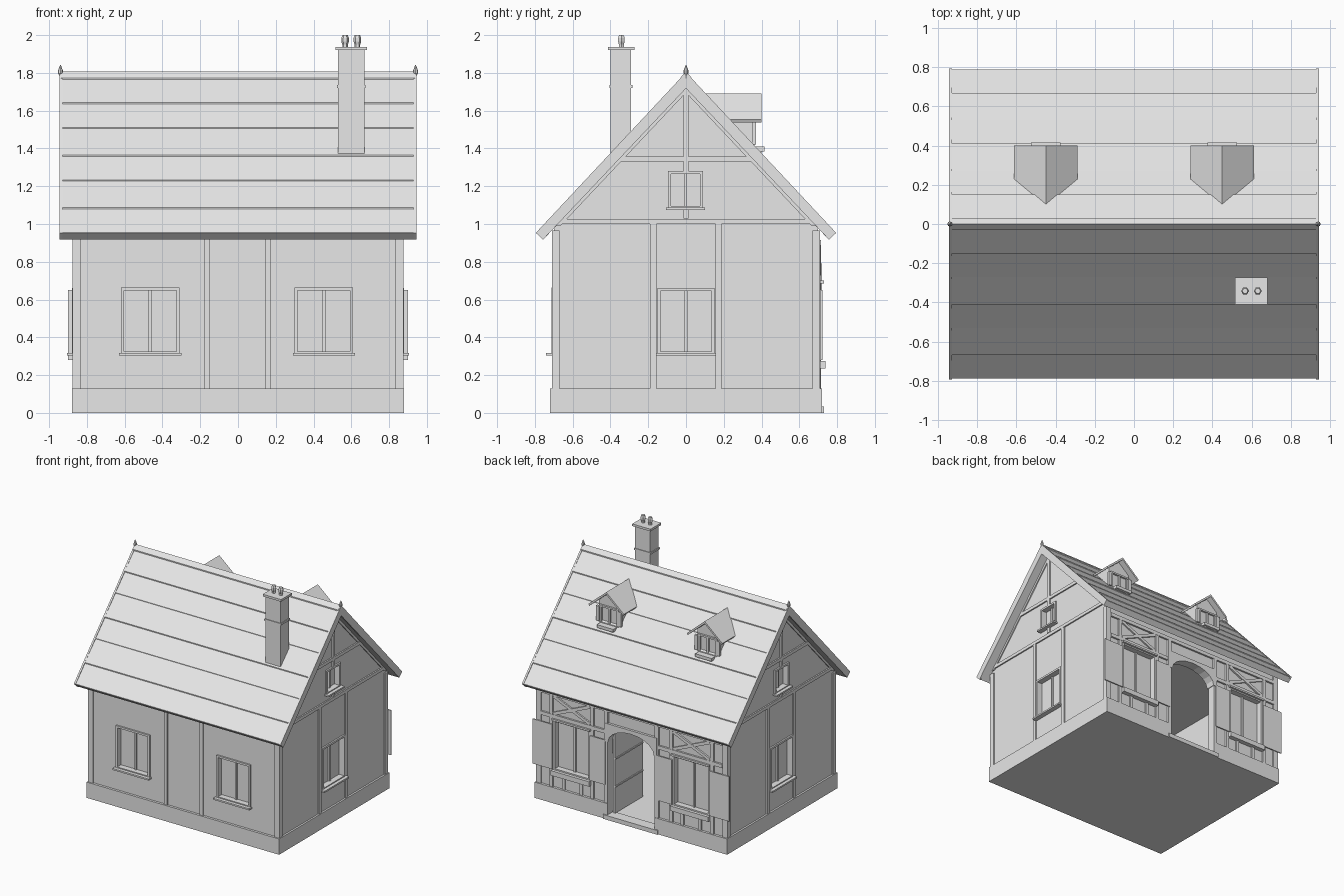
import bpy, bmesh, math
from mathutils import Vector

cube = bpy.data.objects.get("Cube")
if cube:
    bpy.data.objects.remove(cube, do_unlink=True)

# One plain colour for everything
GREY = (0.8, 0.8, 0.8, 1)
mat = bpy.data.materials.new("plain_grey")
mat.use_nodes = True
mat.diffuse_color = GREY
mat.node_tree.nodes["Principled BSDF"].inputs["Base Color"].default_value = GREY


def finish(name, bm):
    bmesh.ops.recalc_face_normals(bm, faces=bm.faces)
    me = bpy.data.meshes.new(name)
    bm.to_mesh(me)
    bm.free()
    me.materials.append(mat)
    ob = bpy.data.objects.new(name, me)
    bpy.context.scene.collection.objects.link(ob)
    return ob


def prism(name, pts, axis, a, b):
    """Extrude a (u, z) outline along x or y from a to b."""
    bm = bmesh.new()
    place = (lambda u, z, d: (d, u, z)) if axis == "x" else (lambda u, z, d: (u, d, z))
    face = bm.faces.new([bm.verts.new(place(u, z, a)) for u, z in pts])
    new = bmesh.ops.extrude_face_region(bm, geom=[face])["geom"]
    shift = Vector(place(0, 0, b - a))
    bmesh.ops.translate(bm, verts=[v for v in new if isinstance(v, bmesh.types.BMVert)], vec=shift)
    return finish(name, bm)


def wbox(name, wall, u0, u1, z0, z1, d0, d1):
    """Box on a wall: u runs along it, d is the distance out from the centre."""
    axis, s = wall
    return prism(name, [(u0, z0), (u1, z0), (u1, z1), (u0, z1)], axis, s * d0, s * d1)


def strut(name, wall, p, q, width, d0, d1):
    """Slanting timber from p to q on a wall."""
    p, q = Vector(p), Vector(q)
    n = (q - p).normalized().orthogonal() * width / 2
    axis, s = wall
    return prism(name, [p + n, q + n, q - n, p - n], axis, s * d0, s * d1)


def mirrored(pts):
    """Complete a half outline that starts and ends on the centre line."""
    return pts + [(-u, z) for u, z in reversed(pts[1:-1])]


def lathe(name, profile, x, y, sides):
    bm = bmesh.new()
    rings = [[bm.verts.new((x + r * math.cos(math.tau * i / sides),
                            y + r * math.sin(math.tau * i / sides), z))
              for i in range(sides)] for r, z in profile]
    for low, high in zip(rings, rings[1:]):
        for i in range(sides):
            j = (i + 1) % sides
            bm.faces.new((low[i], low[j], high[j], high[i]))
    bm.faces.new(rings[0])
    bm.faces.new(rings[-1])
    return finish(name, bm)


def carve(ob, cutter):
    mod = ob.modifiers.new("opening", "BOOLEAN")
    mod.operation, mod.solver, mod.object = "DIFFERENCE", "EXACT", cutter
    bpy.context.view_layer.update()
    me = bpy.data.meshes.new_from_object(ob.evaluated_get(bpy.context.evaluated_depsgraph_get()))
    ob.modifiers.clear()
    ob.data = me
    bpy.data.objects.remove(cutter, do_unlink=True)


FRONT, BACK, LEFT, RIGHT = ("y", -1), ("y", 1), ("x", 1), ("x", -1)
FACE = {"x": 0.865, "y": 0.70}

# Hollow house body with a flat ceiling
house = prism("house_walls", mirrored([(0, 0), (0.70, 0), (0.70, 0.985), (0, 1.75)]), "x", -0.865, 0.865)
carve(house, wbox("room", LEFT, -0.655, 0.655, 0.03, 0.95, -0.82, 0.82))


def window(name, wall, c, w, z0, z1, sill=True):
    """Recessed two-pane window with a raised frame and a sill."""
    f = FACE[wall[0]]
    u0, u1, b = c - w / 2, c + w / 2, 0.016
    carve(house, wbox("cutter", wall, u0 + b, u1 - b, z0 + b, z1 - b, f - 0.05, f + 0.05))
    for a0, a1 in ((u0, u0 + b), (u1 - b, u1)):
        wbox(name + "_jamb", wall, a0, a1, z0, z1, f - 0.04, f + 0.013)
    for b0, b1 in ((z0, z0 + b), (z1 - b, z1)):
        wbox(name + "_rail", wall, u0 + b, u1 - b, b0, b1, f - 0.04, f + 0.013)
    wbox(name + "_pane", wall, u0 + b, u1 - b, z0 + b, z1 - b, f - 0.045, f - 0.035)
    wbox(name + "_mullion", wall, c - 0.008, c + 0.008, z0 + b, z1 - b, f - 0.035, f - 0.022)
    if sill:
        wbox(name + "_sill", wall, u0 - 0.01, u1 + 0.01, z0 - 0.005, z0 + 0.008, f, f + 0.04)


# Doorway, arched header, threshold and the open door leaf
carve(house, wbox("cutter", BACK, -0.22, 0.22, 0.03, 0.77, 0.6, 0.8))
arch = [(0.21 * math.cos(math.pi * i / 10), 0.64 + 0.12 * math.sin(math.pi * i / 10)) for i in range(11)]
prism("door_header", [(0.235, 0.64), (0.235, 0.79), (-0.235, 0.79), (-0.235, 0.64)] + arch[::-1], "y", 0.64, 0.72)
wbox("threshold", BACK, -0.25, 0.25, 0, 0.035, 0.64, 0.73)
wbox("door_leaf", BACK, 0.185, 0.205, 0.035, 0.74, 0.30, 0.66)
for z in (0.25, 0.48):
    wbox("door_batten", BACK, 0.178, 0.185, z, z + 0.012, 0.30, 0.66)

# Plinth, split around the doorway
for wall, f in ((LEFT, 0.88), (RIGHT, 0.88)):
    wbox("side_plinth", wall, -0.72, 0.72, 0, 0.13, 0.85, f)
wbox("front_plinth", FRONT, -0.87, 0.87, 0, 0.13, 0.68, 0.72)
for s in (1, -1):
    wbox("back_plinth", BACK, *sorted((0.22 * s, 0.87 * s)), 0, 0.13, 0.68, 0.72)

# Corner posts
for sx in (1, -1):
    for sy in (1, -1):
        wbox("corner_post", ("x", sx), *sorted((0.67 * sy, 0.71 * sy)), 0.13, 0.965, 0.83, 0.875)

# Front wall
for u in (-0.18, 0.145):
    wbox("front_post", FRONT, u, u + 0.03, 0.13, 0.95, 0.69, 0.71)
for c in (-0.465, 0.455):
    window("front_window", FRONT, c, 0.31, 0.31, 0.665)

# Gable walls: timber frame and two windows each
for wall in (LEFT, RIGHT):
    for u in (-0.19, 0.155):
        wbox("gable_post", wall, u, u + 0.033, 0.13, 1.0, 0.86, 0.875)
    wbox("gable_beam", wall, -0.66, 0.66, 1.0, 1.027, 0.86, 0.876)
    wbox("collar_beam", wall, -0.35, 0.35, 1.33, 1.357, 0.86, 0.876)
    wbox("king_post", wall, -0.013, 0.013, 1.28, 1.70, 0.86, 0.877)
    wbox("king_post_foot", wall, -0.013, 0.013, 1.03, 1.08, 0.86, 0.877)
    prism("gable_rafters", mirrored([(0, 1.74), (0.70, 0.99), (0.665, 0.99), (0, 1.695)]),
          "x", wall[1] * 0.86, wall[1] * 0.874)
    window("gable_window", wall, 0, 0.30, 0.31, 0.66)
    window("attic_window", wall, -0.003, 0.185, 1.08, 1.28)

# Back wall: timbers, crossed braces, shuttered windows and flower boxes
wbox("back_top_beam", BACK, -0.83, 0.83, 0.885, 0.915, 0.69, 0.715)
for s in (1, -1):
    def span(a, b):
        return sorted((a * s, b * s))
    window("back_window", BACK, 0.545 * s, 0.34, 0.27, 0.69, False)
    wbox("back_middle_beam", BACK, *span(0.25, 0.83), 0.70, 0.73, 0.69, 0.715)
    wbox("door_post", BACK, *span(0.215, 0.25), 0.035, 0.89, 0.65, 0.716)
    for u in (0.345, 0.72):
        wbox("back_post", BACK, *span(u, u + 0.03), 0.13, 0.89, 0.69, 0.713)
    for u in (0.45, 0.61):
        wbox("back_stud", BACK, *span(u, u + 0.025), 0.13, 0.25, 0.69, 0.712)
    strut("cross_brace", BACK, (0.38 * s, 0.735), (0.715 * s, 0.88), 0.025, 0.69, 0.712)
    strut("cross_brace", BACK, (0.38 * s, 0.88), (0.715 * s, 0.735), 0.025, 0.69, 0.714)
    for a, b in ((0.235, 0.375), (0.72, 0.90)):
        wbox("shutter", BACK, *span(a, b), 0.28, 0.65, 0.713, 0.722)
    wbox("flower_box", BACK, *span(0.37, 0.72), 0.235, 0.275, 0.70, 0.738)
    wbox("window_hood", BACK, *span(0.37, 0.72), 0.685, 0.70, 0.70, 0.73)

# Main roof with overlapping courses
slope = 1.07
top = [(0, 1.795)]
last = 0
for i, y in enumerate((0.15, 0.27, 0.41, 0.53, 0.67, 0.79)):
    step = 0.008 if i % 2 == 0 else 0.004
    top += [(y, 1.795 - slope * y + step), (y, 1.795 - slope * y)]
    last = y
prism("roof", mirrored(top + [(0.755, 0.918), (0, 1.725)]), "x", -0.935, 0.935)
prism("ridge_cap", mirrored([(0, 1.807), (0.03, 1.774), (0.03, 1.76), (0, 1.75)]), "x", -0.938, 0.938)
for s in (1, -1):
    prism("barge_board", mirrored([(0, 1.803), (0.795, 0.953), (0.757, 0.917), (0, 1.718)]),
          "x", s * 0.93, s * 0.945)
    lathe("finial", [(0.006, 1.77), (0.006, 1.785), (0.013, 1.80), (0.013, 1.812), (0.002, 1.842)],
          s * 0.94, 0, 8)

# Dormers
for c in (-0.45, 0.45):
    prism("dormer_body", [(c - 0.1, 1.3), (c + 0.1, 1.3), (c + 0.1, 1.585), (c, 1.67), (c - 0.1, 1.585)],
          "y", 0.1, 0.35)
    chevron = mirrored([(0, 1.692), (0.162, 1.552), (0.155, 1.538), (0, 1.672)])
    prism("dormer_roof", [(c + u, z) for u, z in chevron], "y", 0.1, 0.40)
    for u in (-0.085, -0.008, 0.069):
        wbox("dormer_window_upright", BACK, c + u, c + u + 0.016, 1.41, 1.54, 0.34, 0.362)
    for z in (1.40, 1.54):
        wbox("dormer_window_rail", BACK, c - 0.09, c + 0.09, z, z + 0.014, 0.34, 0.366)
    for s in (1, -1):
        wbox("dormer_shutter", BACK, *sorted((c + s * 0.085, c + s * 0.115)), 1.42, 1.54, 0.35, 0.37)
        wbox("dormer_bracket", BACK, c + s * 0.05 - 0.008, c + s * 0.05 + 0.008, 1.36, 1.39, 0.37, 0.40)
    wbox("dormer_flower_box", BACK, c - 0.075, c + 0.075, 1.385, 1.41, 0.36, 0.415)

# Chimney
wbox("chimney_stack", FRONT, 0.53, 0.67, 1.3, 1.925, 0.29, 0.40)
wbox("chimney_band", FRONT, 0.524, 0.676, 1.72, 1.735, 0.284, 0.406)
wbox("chimney_cap", FRONT, 0.515, 0.682, 1.92, 1.938, 0.272, 0.412)
for x in (0.567, 0.632):
    lathe("chimney_pot", [(0.015, 1.93), (0.015, 1.95), (0.02, 1.965), (0.02, 1.985), (0.014, 2.0)],
          x, -0.342, 6)
